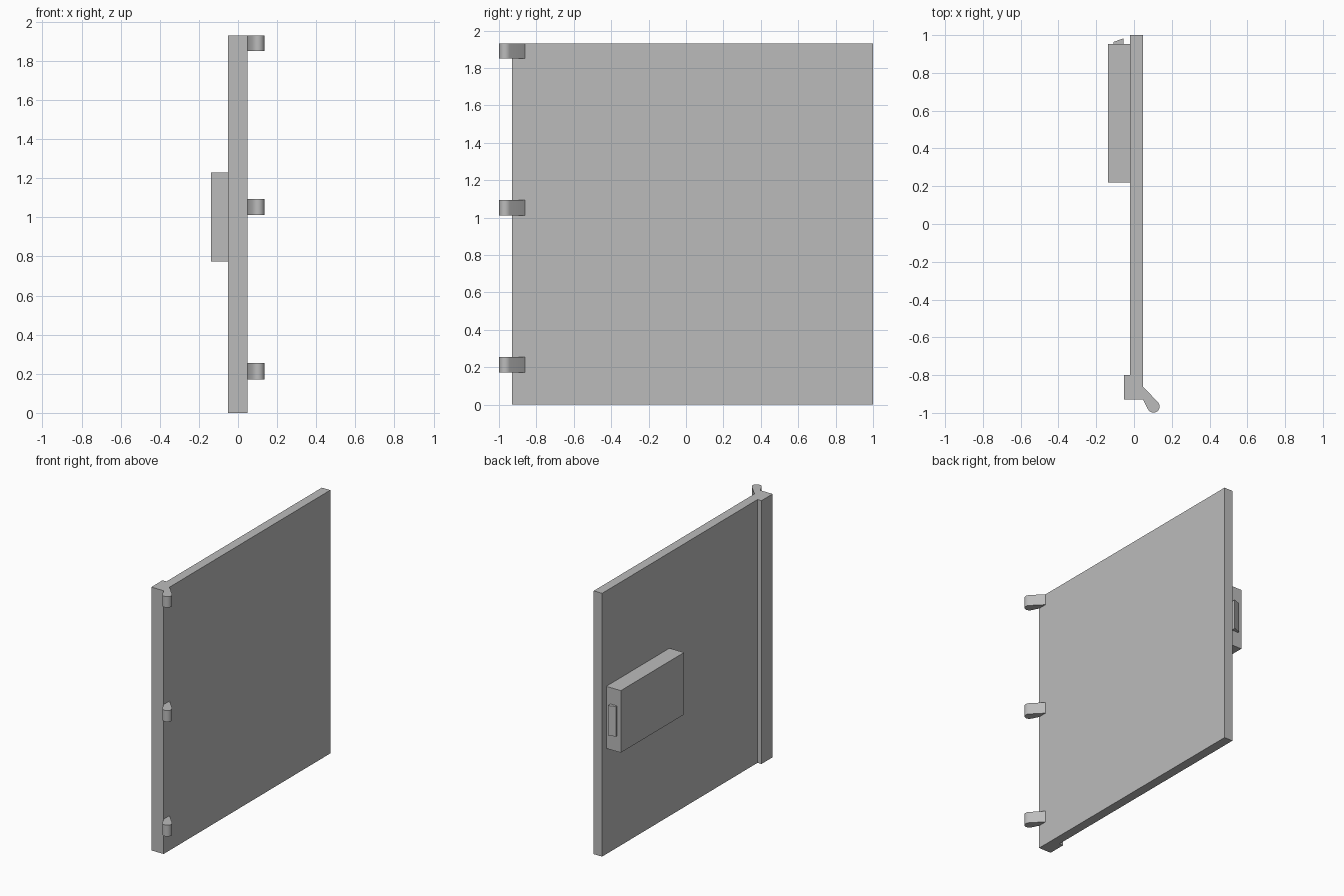
import bpy, bmesh, math

cube = bpy.data.objects.get("Cube")
if cube:
    bpy.data.objects.remove(cube, do_unlink=True)

GREY = (0.5, 0.5, 0.5, 1)
mat = bpy.data.materials.new("plain grey")
mat.use_nodes = True
mat.diffuse_color = GREY
mat.node_tree.nodes["Principled BSDF"].inputs["Base Color"].default_value = GREY


def extrude(name, outline, z0, z1, smooth=False):
    """Prism with the given plan outline between two heights."""
    bm = bmesh.new()
    base = bm.faces.new([bm.verts.new((x, y, z0)) for x, y in outline])
    top = bmesh.ops.extrude_face_region(bm, geom=[base])["geom"]
    verts = [v for v in top if isinstance(v, bmesh.types.BMVert)]
    bmesh.ops.translate(bm, verts=verts, vec=(0, 0, z1 - z0))
    bmesh.ops.recalc_face_normals(bm, faces=bm.faces)
    mesh = bpy.data.meshes.new(name)
    bm.to_mesh(mesh)
    bm.free()
    mesh.materials.append(mat)
    obj = bpy.data.objects.new(name, mesh)
    bpy.context.collection.objects.link(obj)
    if smooth:
        bpy.ops.object.select_all(action="DESELECT")
        obj.select_set(True)
        bpy.context.view_layer.objects.active = obj
        bpy.ops.object.shade_smooth_by_angle(angle=math.radians(30))
    return obj


HEIGHT = 1.93
FACE = 0.048

# Door leaf with its thicker hinge-side stile
extrude("door_panel", [(-0.02, 1), (-0.02, -0.8), (-0.052, -0.8),
                       (-0.052, -0.93), (FACE, -0.93), (FACE, 1)], 0, HEIGHT)

# Lock case and bevelled latch bolt
extrude("lock_case", [(-0.138, 0.22), (-0.02, 0.22),
                      (-0.02, 0.952), (-0.138, 0.952)], 0.775, 1.23)
extrude("latch_bolt", [(-0.108, 0.95), (-0.055, 0.95),
                       (-0.055, 0.983), (-0.108, 0.964)], 0.89, 1.11)

# Three hinge arms with rounded tips
cx, cy, r = 0.103, -0.966, 0.033
tip = [(cx + r * math.cos(a), cy + r * math.sin(a))
       for a in (math.radians(205 + i * 20) for i in range(11))]
arm = [(FACE, -0.862), (FACE, -0.93)] + tip
for name, z in (("lower", 0.172), ("middle", 1.012), ("upper", 1.85)):
    extrude(name + "_hinge", arm, z, min(z + 0.083, HEIGHT), smooth=True)
